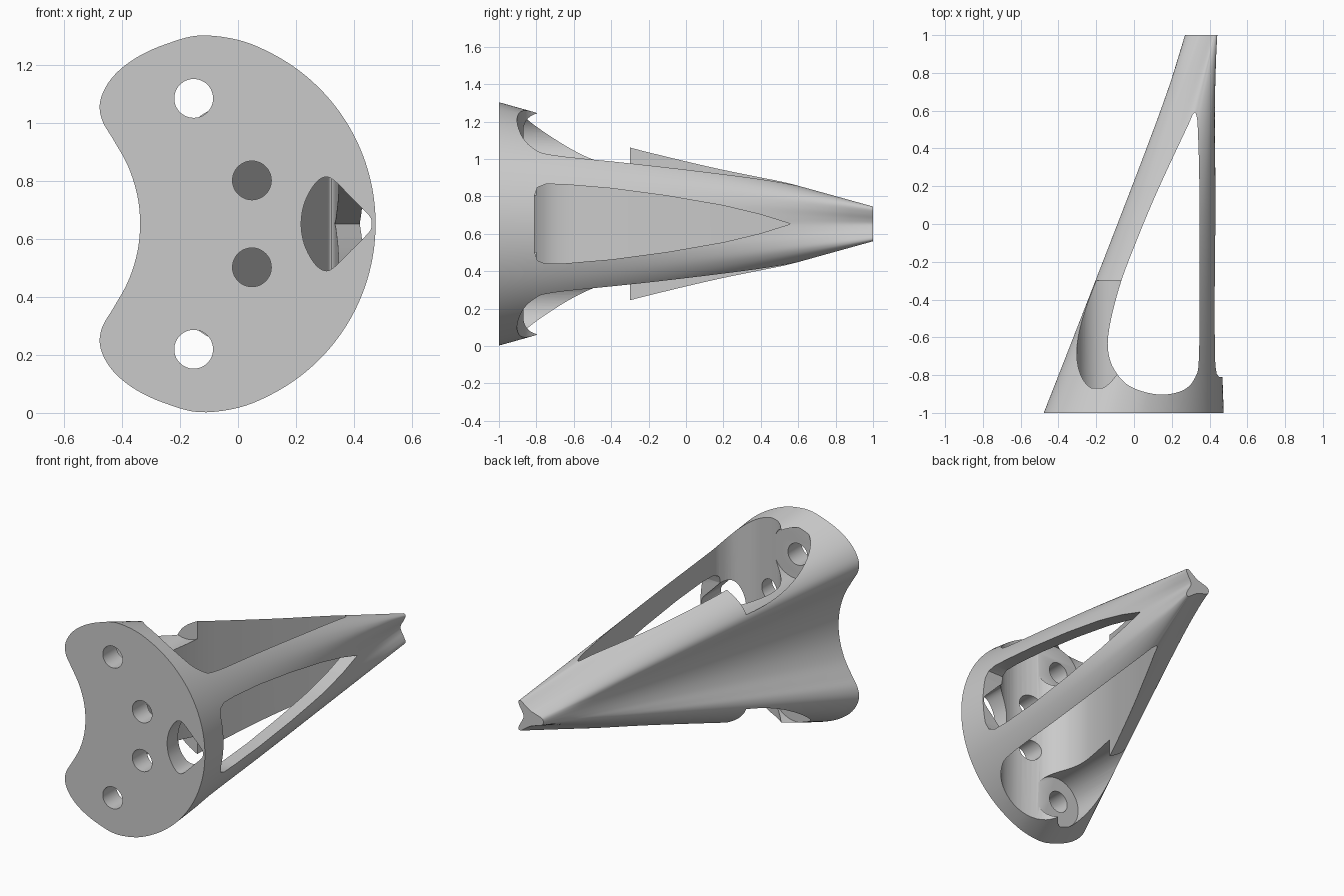
import bpy, bmesh, math
from mathutils import Vector

if "Cube" in bpy.data.objects:
    bpy.data.objects.remove(bpy.data.objects["Cube"])

ZC = 0.6525  # height of the symmetry plane

gray = bpy.data.materials.new("plain_gray")
gray.use_nodes = True
gray.diffuse_color = (0.59, 0.59, 0.59, 1)
gray.node_tree.nodes["Principled BSDF"].inputs["Base Color"].default_value = (0.59, 0.59, 0.59, 1)


def smooth_loop(pts, n=5):
    """Closed Catmull-Rom curve through 2D points."""
    p = [Vector(q) for q in pts]
    out = []
    for i in range(len(p)):
        a, b, c, d = (p[(i + k) % len(p)] for k in (-1, 0, 1, 2))
        for s in range(n):
            t = s / n
            out.append(0.5 * (2 * b + (c - a) * t + (2 * a - 5 * b + 4 * c - d) * t * t
                              + (3 * b - a - 3 * c + d) * t ** 3))
    return out


def mirrored(half):
    """Complete a half outline by mirroring its second coordinate."""
    return half + [(u, -v) for u, v in reversed(half[1:-1])]


def skin(name, rings):
    """Join a list of equal rings of 3D points into a closed solid."""
    bm = bmesh.new()
    loops = [[bm.verts.new(p) for p in r] for r in rings]
    n = len(loops[0])
    for a, b in zip(loops, loops[1:]):
        for i in range(n):
            j = (i + 1) % n
            bm.faces.new((a[i], a[j], b[j], b[i]))
    bm.faces.new(loops[0])
    bm.faces.new(loops[-1])
    bmesh.ops.recalc_face_normals(bm, faces=bm.faces)
    mesh = bpy.data.meshes.new(name)
    bm.to_mesh(mesh)
    bm.free()
    obj = bpy.data.objects.new(name, mesh)
    bpy.context.collection.objects.link(obj)
    mesh.materials.append(gray)
    return obj


def prism(name, outline, axis, lo, hi):
    """Extrude a 2D outline along one axis."""
    def place(p, d):
        q = list(p)
        q.insert(axis, d)
        return q
    return skin(name, [[place(p, d) for p in outline] for d in (lo, hi)])


def circle(x, z, r, n=48):
    return [(x + r * math.cos(math.tau * i / n), z + r * math.sin(math.tau * i / n)) for i in range(n)]


# Body: kidney-shaped base plate blending straight into a small three-pointed tip
base_half = [(-.338, 0), (-.348, .1), (-.38, .2), (-.43, .29), (-.468, .355), (-.477, .415),
             (-.455, .475), (-.41, .53), (-.34, .58), (-.25, .62), (-.135, .65)]
for i in range(8):
    angle = math.radians(73.6) * (1 - i / 7)
    base_half.append((-.187 + .662 * math.cos(angle), .662 * math.sin(angle)))
tip_half = [(.27, 0), (.271, .008), (.275, .016), (.283, .022), (.295, .027), (.308, .031), (.322, .035),
            (.338, .04), (.355, .046), (.385, .064), (.42, .09), (.428, .092), (.434, .091), (.439, .087),
            (.441, .081), (.438, .07), (.427, .048), (.412, .022), (.405, 0)]
base, tip = smooth_loop(mirrored(base_half)), smooth_loop(mirrored(tip_half))
STEPS = 16
rings = []
for k in range(STEPS + 1):
    t = k / STEPS
    mix = [a.lerp(b, t) for a, b in zip(base, tip)]
    rings.append([(p.x, 2 * t - 1, ZC + p.y) for p in mix])
body = skin("mount_body", rings)

cutters = []

# Tall teardrop pocket that separates the two legs
pocket = [(.315, .585), (.285, .52), (.2, .34), (.1, .12), (.005, -.11), (-.07, -.31), (-.125, -.52), (-.138, -.66),
          (-.105, -.77), (-.02, -.86), (.13, -.903), (.26, -.88), (.325, -.81), (.344, -.7), (.346, -.3),
          (.346, .2), (.338, .5), (.33, .575)]
cutters.append(prism("pocket_cutter", smooth_loop(pocket), 2, -.2, 1.6))

# Pointed window in the outer leg
window = [(-.81, 0), (-.81, .15), (-.795, .195), (-.75, .213), (-.65, .211), (-.4, .19), (-.1, .15),
          (.2, .098), (.4, .05), (.56, 0)]
cutters.append(prism("window_cutter", [(y, ZC + z) for y, z in mirrored(window)], 0, .33, .7))

# Rounded wedge opening in the base plate
opening = [(.218, 0), (.226, .06), (.247, .11), (.275, .148), (.305, .162), (.335, .147), (.39, .092),
           (.44, .042), (.458, .02), (.461, 0)]
opening = [(x, ZC + z) for x, z in smooth_loop(mirrored(opening))]
cutters.append(prism("opening_cutter", opening, 1, -1.2, -.7))

# Screw holes, with deep counterbores behind the outer pair
for side in (-1, 1):
    outer, inner, bore = (ZC + side * d for d in (.433, .15, .44))
    cutters.append(prism("inner_hole_cutter", circle(.048, inner, .067), 1, -1.2, -.8))
    cutters.append(prism("outer_hole_cutter", circle(-.153, outer, .067), 1, -1.2, -.75))
    cutters.append(prism("counterbore_cutter", circle(-.143, bore, .16, 64), 1, -.868, -.3))

# Apply the cuts and discard the helpers
bpy.context.view_layer.objects.active = body
for cutter in cutters:
    cutter.hide_render = True
    mod = body.modifiers.new(cutter.name, "BOOLEAN")
    mod.operation, mod.solver, mod.object = "DIFFERENCE", "EXACT", cutter
    bpy.ops.object.modifier_apply(modifier=mod.name)
    bpy.data.objects.remove(cutter)

for o in bpy.context.selected_objects:
    o.select_set(False)
body.select_set(True)
bpy.ops.object.shade_smooth_by_angle(angle=math.radians(32))
